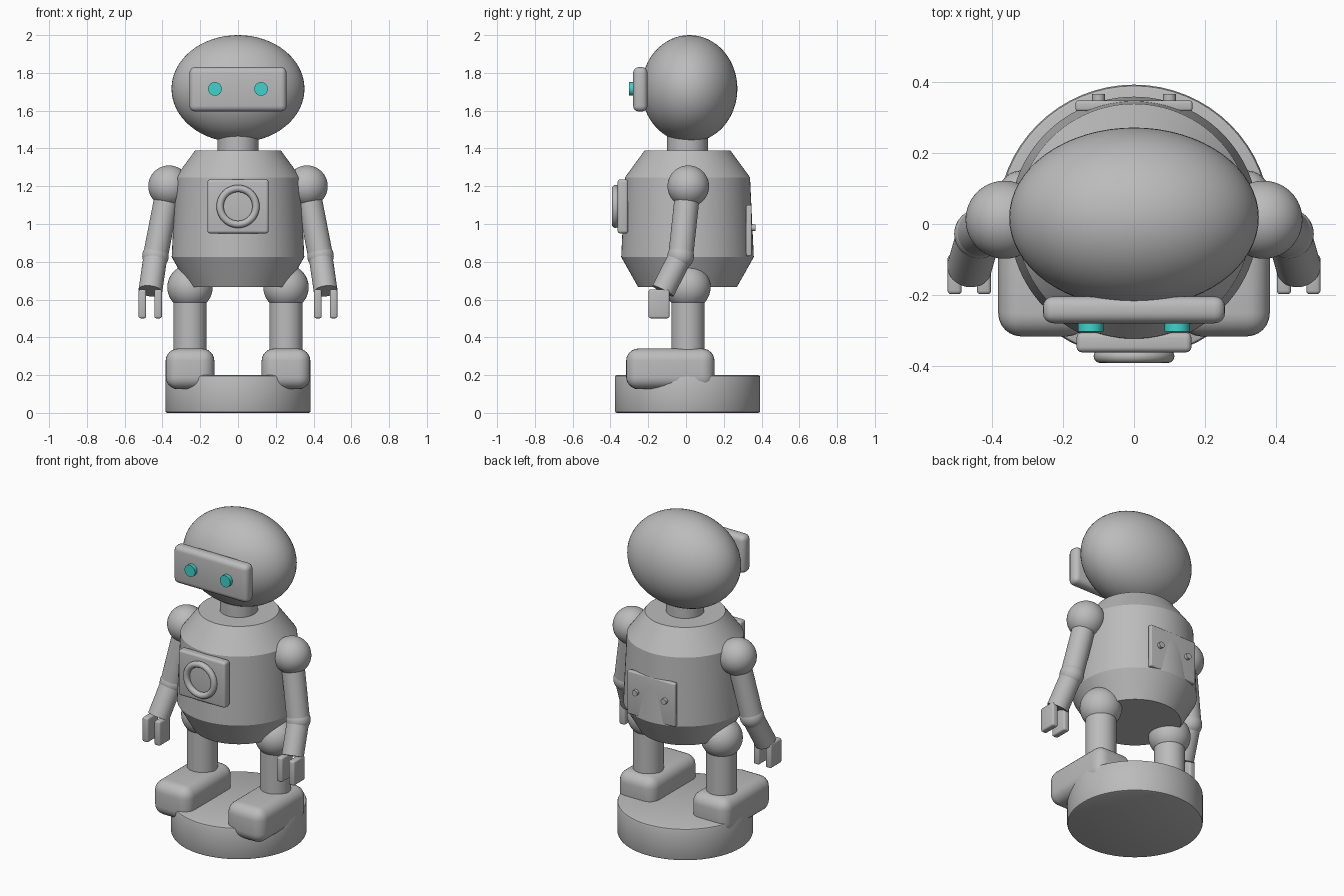
import bpy
import math
from mathutils import Vector

cube = bpy.data.objects.get("Cube")
if cube:
    bpy.data.objects.remove(cube, do_unlink=True)


def material(name, rgb):
    m = bpy.data.materials.new(name)
    m.use_nodes = True
    m.diffuse_color = (*rgb, 1)
    m.node_tree.nodes["Principled BSDF"].inputs["Base Color"].default_value = (*rgb, 1)
    return m


GREY = material("body_grey", (0.5, 0.5, 0.5))
TEAL = material("eye_teal", (0.05, 0.65, 0.6))
MID = 0.008  # depth of the body's axis


def finish(name, mat=GREY, bevel=0, segments=4):
    ob = bpy.context.object
    ob.name = name
    ob.data.materials.append(mat)
    if bevel:
        bpy.ops.object.transform_apply(location=False, rotation=False, scale=True)
        mod = ob.modifiers.new("rounding", 'BEVEL')
        mod.width, mod.segments = bevel, segments
        mod.limit_method = 'ANGLE'
        bpy.ops.object.modifier_apply(modifier=mod.name)
    bpy.ops.object.shade_smooth_by_angle(angle=math.radians(32))
    return ob


def box(name, centre, size, bevel, segments=4):
    bpy.ops.mesh.primitive_cube_add(size=1, location=centre)
    bpy.context.object.scale = size
    return finish(name, GREY, bevel, segments)


def ball(name, centre, radii):
    bpy.ops.mesh.primitive_uv_sphere_add(segments=64, ring_count=32, radius=1, location=centre)
    bpy.context.object.scale = radii
    return finish(name)


def rod(name, start, end, radius, mat=GREY, bevel=0):
    a, b = Vector(start), Vector(end)
    bpy.ops.mesh.primitive_cylinder_add(vertices=64, radius=radius, depth=(b - a).length,
                                        location=(a + b) / 2)
    bpy.context.object.rotation_euler = (b - a).to_track_quat('Z', 'Y').to_euler()
    return finish(name, mat, bevel, 2)


def lathe(name, profile, sides=96):
    verts, faces = [], []
    for r, z in profile:
        for i in range(sides):
            t = math.tau * i / sides
            verts.append((r * math.cos(t), r * math.sin(t), z))
    for k in range(len(profile) - 1):
        for i in range(sides):
            j = (i + 1) % sides
            faces.append((k * sides + i, k * sides + j, (k + 1) * sides + j, (k + 1) * sides + i))
    faces.append(tuple(reversed(range(sides))))
    faces.append(tuple(range(len(verts) - sides, len(verts))))
    me = bpy.data.meshes.new(name)
    me.from_pydata(verts, [], faces)
    ob = bpy.data.objects.new(name, me)
    ob.location.y = MID
    bpy.context.collection.objects.link(ob)
    bpy.ops.object.select_all(action='DESELECT')
    ob.select_set(True)
    bpy.context.view_layer.objects.active = ob
    return finish(name)


# Stand, torso, neck and head
rod("stand", (0, MID, 0), (0, MID, 0.2), 0.385, bevel=0.012)
lathe("torso", [(0.262, 0.667), (0.351, 0.825), (0.331, 1.247), (0.228, 1.388)])
rod("neck", (0, MID, 1.36), (0, MID, 1.5), 0.108)
ball("head", (0, 0.018, 1.716), (0.352, 0.254, 0.284))
box("visor", (0, -0.242, 1.713), (0.514, 0.076, 0.235), 0.03)

# Chest panel with ring, and back panel partly sunk into the torso
box("chest_panel", (0, -0.334, 1.093), (0.324, 0.056, 0.286), 0.015)
bpy.ops.mesh.primitive_torus_add(major_radius=0.095, minor_radius=0.019, major_segments=64,
                                 minor_segments=16, location=(0, -0.373, 1.093),
                                 rotation=(math.pi / 2, 0, 0))
finish("chest_ring")
box("back_panel", (0, 0.333, 0.965), (0.33, 0.03, 0.27), 0.008)

# Mirrored parts
for side, s in (("left", 1), ("right", -1)):
    rod(side + "_eye", (s * 0.122, -0.275, 1.715), (s * 0.122, -0.303, 1.715), 0.036, TEAL)
    rod(side + "_back_knob", (s * 0.1, 0.34, 0.98), (s * 0.1, 0.367, 0.98), 0.018)

    # Arm
    shoulder = (s * 0.365, 0.012, 1.2)
    elbow = (s * 0.437, -0.028, 0.83)
    wrist = (s * 0.464, -0.122, 0.645)
    ball(side + "_shoulder", shoulder, (0.11,) * 3)
    rod(side + "_upper_arm", shoulder, elbow, 0.066)
    ball(side + "_elbow", elbow, (0.07,) * 3)
    rod(side + "_forearm", elbow, wrist, 0.063)
    for finger, x in (("outer", 0.506), ("inner", 0.423)):
        box(f"{side}_{finger}_finger", (s * x, -0.143, 0.577), (0.04, 0.11, 0.152), 0.01, 3)

    # Leg
    x = s * 0.254
    ball(side + "_hip", (x, 0.01, 0.665), (0.12,) * 3)
    rod(side + "_leg", (x, 0.01, 0.3), (x, 0.01, 0.65), 0.088)
    box(side + "_foot", (x, -0.083, 0.233), (0.258, 0.468, 0.215), 0.065, 6)
